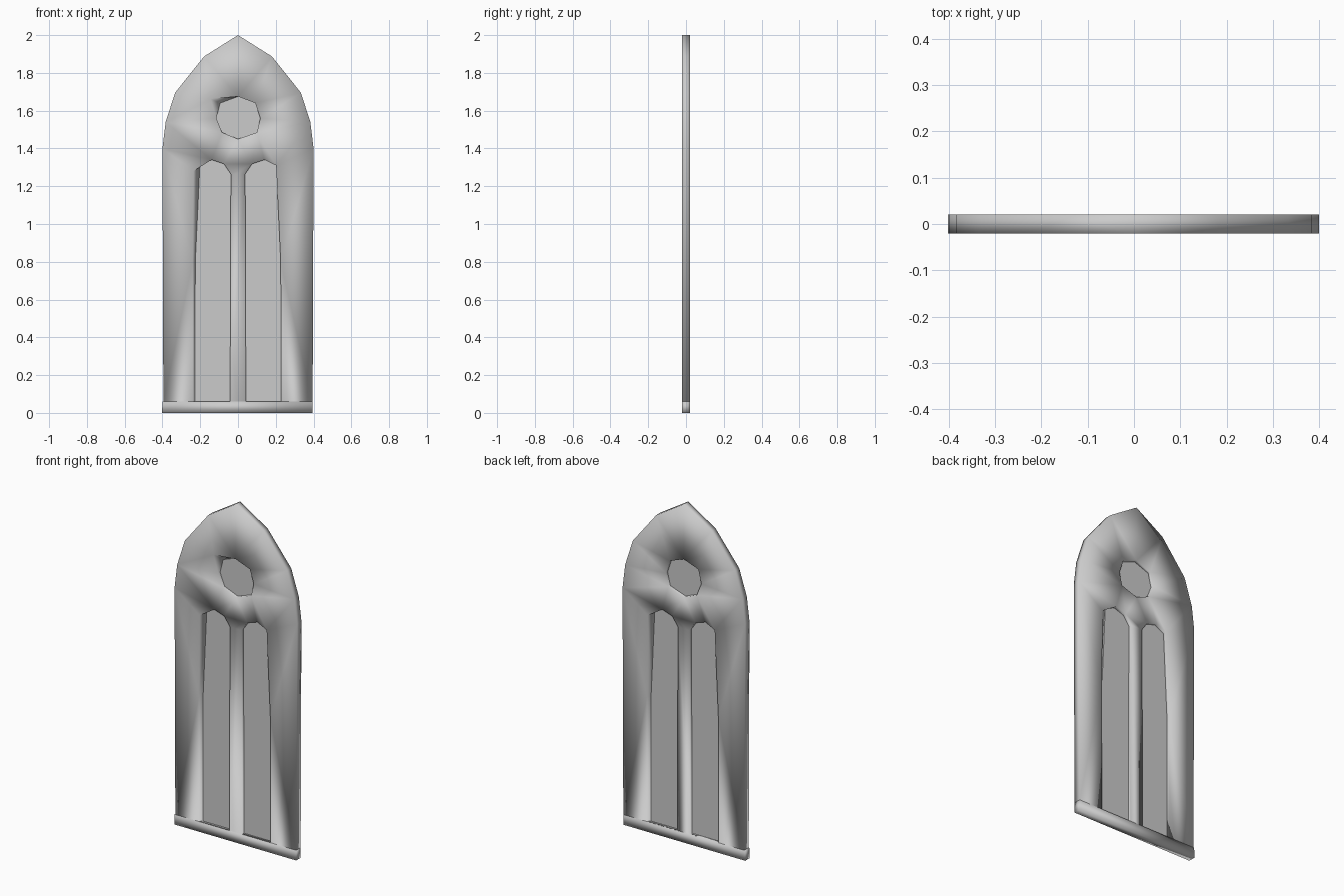
import bpy, bmesh

if "Cube" in bpy.data.objects:
    bpy.data.objects.remove(bpy.data.objects["Cube"])

HALF = 0.021   # half thickness of the frame
SILL = 0.06    # height of the sill


def material(name, value):
    m = bpy.data.materials.new(name)
    m.use_nodes = True
    m.diffuse_color = (value, value, value, 1)
    m.node_tree.nodes["Principled BSDF"].inputs["Base Color"].default_value = m.diffuse_color
    return m


stone = material("plain grey", 0.6)


def finish(name, bm, smooth=True):
    bmesh.ops.recalc_face_normals(bm, faces=bm.faces)
    mesh = bpy.data.meshes.new(name)
    bm.to_mesh(mesh)
    bm.free()
    mesh.materials.append(stone)
    for p in mesh.polygons:
        p.use_smooth = smooth
    obj = bpy.data.objects.new(name, mesh)
    bpy.context.collection.objects.link(obj)
    return obj


def mirrored(points):
    return [(-x, z) for x, z in points]


def loop(bm, points, y):
    return [bm.verts.new((x, y, z)) for x, z in points]


def bridge(bm, a, b):
    for i in range(len(a)):
        j = (i + 1) % len(a)
        bm.faces.new((a[i], a[j], b[j], b[i]))


def fill(bm, loops):
    edges = []
    for ring in loops:
        for i in range(len(ring)):
            pair = (ring[i], ring[(i + 1) % len(ring)])
            edges.append(bm.edges.get(pair) or bm.edges.new(pair))
    bmesh.ops.triangle_fill(bm, edges=edges, use_beauty=True, normal=(0, 1, 0))


# Pointed arch outline
side = [(0.395, SILL), (0.4, 1.4), (0.383, 1.54), (0.333, 1.695), (0.18, 1.887)]
outline = side + [(0, 2)] + mirrored(side)[::-1]

# Openings: narrow edge at the glass, and the wider splayed edge on one side
lancet = [(0.042, SILL), (0.228, SILL), (0.226, 0.8), (0.202, 1.31),
          (0.14, 1.34), (0.075, 1.318), (0.038, 1.265)]
splayed = lancet[:1] + [(0.24, SILL), (0.24, 0.8), (0.236, 1.28)] + lancet[4:]
rosette = [(0, 1.675), (0.092, 1.64), (0.118, 1.56), (0.1, 1.485),
           (0, 1.45), (-0.085, 1.485), (-0.115, 1.56), (-0.095, 1.64)]
rosette_splayed = rosette[:7] + [(-0.145, 1.662)]

# Frame: the back is the front turned half round
bm = bmesh.new()
openings = [  # (front edge, glass edge, back edge)
    (lancet, lancet, splayed),
    (mirrored(splayed), mirrored(lancet), mirrored(lancet)),
    (rosette_splayed, rosette, rosette),
]
front, back = [loop(bm, outline, -HALF)], [loop(bm, outline, HALF)]
bridge(bm, front[0], back[0])
for f, g, b in openings:
    vf, vg, vb = loop(bm, f, -HALF), loop(bm, g, 0), loop(bm, b, HALF)
    bridge(bm, vf, vg)
    bridge(bm, vg, vb)
    front.append(vf)
    back.append(vb)
fill(bm, front)
fill(bm, back)
finish("arched_frame", bm)

# Sill
bm = bmesh.new()
sill = [(-0.402, 0), (0.395, 0), (0.395, SILL), (-0.4, SILL)]
a, b = loop(bm, sill, -HALF), loop(bm, sill, HALF)
bridge(bm, a, b)
bm.faces.new(a)
bm.faces.new(b)
finish("sill", bm)

# Glass panes
for name, shape in (("left_pane", lancet), ("right_pane", mirrored(lancet)), ("round_pane", rosette)):
    bm = bmesh.new()
    a, b = loop(bm, shape, -0.003), loop(bm, shape, 0.003)
    bridge(bm, a, b)
    bm.faces.new(a)
    bm.faces.new(b)
    finish(name, bm, smooth=False)
